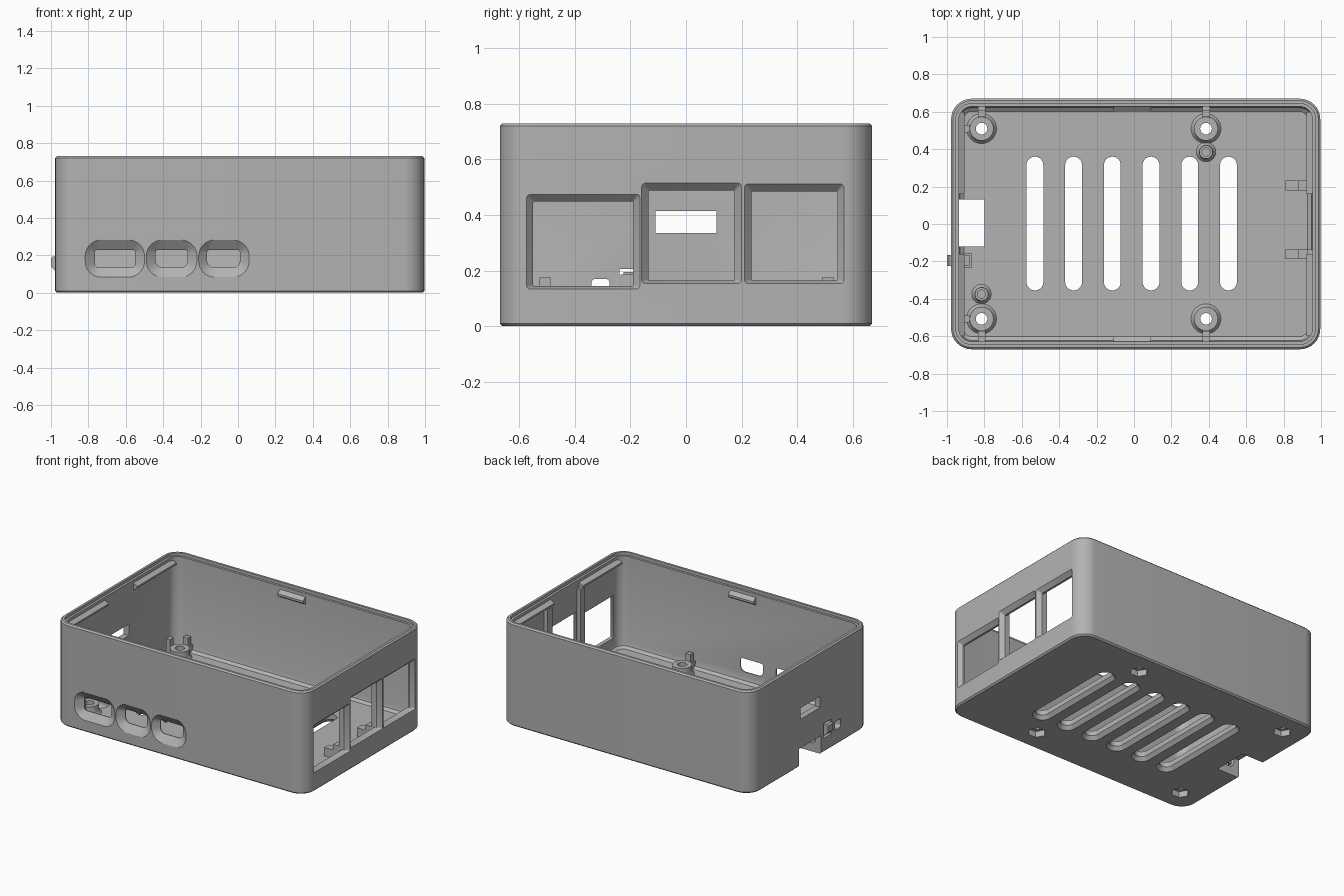
import bpy, bmesh, math
from math import cos, sin, pi

cube = bpy.data.objects.get("Cube")
if cube:
    bpy.data.objects.remove(cube)

grey = bpy.data.materials.new("mid grey plastic")
grey.use_nodes = True
COLOUR = (0.45, 0.45, 0.45, 1)
grey.diffuse_color = COLOUR
grey.node_tree.nodes["Principled BSDF"].inputs["Base Color"].default_value = COLOUR

# Maps a flat outline point (u, v) and a depth w to space along each axis
AXES = {
    "x": lambda u, v, w: (w, u, v),
    "y": lambda u, v, w: (u, w, v),
    "z": lambda u, v, w: (u, v, w),
}


def rounded(u0, u1, v0, v1, low, high=None, seg=8):
    """Rounded rectangle with separate radii for low and high corners."""
    high = low if high is None else high
    pts = []
    for q, (u, v, r) in enumerate([(u1, v1, high), (u0, v1, high),
                                   (u0, v0, low), (u1, v0, low)]):
        cu = u - r if q in (0, 3) else u + r
        cv = v - r if q < 2 else v + r
        for i in range(seg + 1):
            a = (q + i / seg) * pi / 2
            pts.append((cu + r * cos(a), cv + r * sin(a)))
    return pts


def circle(x, y, r, n=32):
    return [(x + r * cos(2 * pi * i / n), y + r * sin(2 * pi * i / n)) for i in range(n)]


def loft(name, axis, sections, closed=False):
    """Skin a list of (outline, depth) sections, capped or looped back."""
    bm = bmesh.new()
    rings = [[bm.verts.new(AXES[axis](u, v, w)) for u, v in pts] for pts, w in sections]
    pairs = list(zip(rings, rings[1:]))
    if closed:
        pairs.append((rings[-1], rings[0]))
    else:
        bm.faces.new(rings[0])
        bm.faces.new(rings[-1])
    for a, b in pairs:
        for i in range(len(a)):
            j = (i + 1) % len(a)
            bm.faces.new((a[i], a[j], b[j], b[i]))
    bmesh.ops.recalc_face_normals(bm, faces=bm.faces)
    mesh = bpy.data.meshes.new(name)
    bm.to_mesh(mesh)
    bm.free()
    mesh.materials.append(grey)
    ob = bpy.data.objects.new(name, mesh)
    bpy.context.collection.objects.link(ob)
    return ob


def box(name, x0, x1, y0, y1, z0, z1):
    pts = [(x0, y0), (x1, y0), (x1, y1), (x0, y1)]
    return loft(name, "z", [(pts, z0), (pts, z1)])


# Shell: open tray with rounded corners, stepped rim and filleted floor
X0, X1, HY, TOP, FLOOR = -0.978, 0.996, 0.67, 0.73, 0.06


def wall(inset, z):
    return (rounded(X0 + inset, X1 - inset, -HY + inset, HY - inset, 0.11 - inset), z)


shell = loft("case_shell", "z", [
    wall(0.01, 0), wall(0, 0.01), wall(0, TOP - 0.01), wall(0.01, TOP),
    wall(0.026, TOP), wall(0.026, TOP - 0.02), wall(0.042, TOP - 0.02),
    wall(0.042, 0.1), wall(0.048, 0.075), wall(0.068, FLOOR)])

cutters = []


def cut(axis, *sections):
    cutters.append(loft("cutter", axis, sections))


# Floor vents, flared underneath
for i in range(6):
    x = -0.53 + 0.207 * i
    slot = rounded(x - 0.045, x + 0.045, -0.355, 0.36, 0.0449)
    flare = rounded(x - 0.07, x + 0.07, -0.38, 0.385, 0.0699)
    cut("z", (flare, -0.005), (slot, 0.025), (slot, 0.2))

# Screw holes with hexagonal nut pockets
POSTS = [(x, y) for x in (-0.815, 0.385) for y in (-0.507, 0.51)]
for x, y in POSTS:
    cut("z", (circle(x, y, 0.031), -0.02), (circle(x, y, 0.031), 0.1))
    cut("z", (circle(x, y, 0.06, 6), -0.01), (circle(x, y, 0.06, 6), 0.042))

# Front sockets: flared outside, narrow inside
for u0, u1, f0, f1, low in [(-0.765, -0.55, -0.82, -0.497, 0.02),
                            (-0.44, -0.27, -0.493, -0.217, 0.035),
                            (-0.165, 0.01, -0.213, 0.062, 0.035)]:
    hole = rounded(u0, u1, 0.135, 0.228, low, 0.012)
    flare = rounded(f0, f1, 0.08, 0.285, 0.09)
    cut("y", (flare, -HY - 0.002), (hole, -HY + 0.036), (hole, -0.55))

# Right side port windows with bevelled outer edge
for y0, y1, z0, z1 in [(-0.55, -0.19, 0.145, 0.448),
                       (-0.135, 0.175, 0.165, 0.488),
                       (0.235, 0.545, 0.165, 0.485)]:
    hole = rounded(y0, y1, z0, z1, 0.004, seg=3)
    flare = rounded(y0 - 0.026, y1 + 0.026, z0 - 0.012, z1 + 0.028, 0.012, seg=3)
    cut("x", (flare, X1 + 0.002), (hole, X1 - 0.028), (hole, 0.9))

# Left side: card notch through the floor, cable slot, lamp hole, button gap
cutters.append(box("cutter", -1.1, -0.8, -0.12, 0.13, -0.1, 0.13))
cutters.append(box("cutter", -1.1, -0.9, -0.11, 0.11, 0.335, 0.415))
cutters.append(box("cutter", -1.1, -0.92, -0.24, -0.15, 0.1, 0.205))
lamp = rounded(-0.34, -0.275, 0.11, 0.17, 0.015)
cut("x", (lamp, -1.1), (lamp, -0.9))

for c in cutters:
    mod = shell.modifiers.new("cut", "BOOLEAN")
    mod.operation = "DIFFERENCE"
    mod.solver = "EXACT"
    mod.object = c
    bpy.context.view_layer.objects.active = shell
    bpy.ops.object.modifier_apply(modifier=mod.name)
    bpy.data.objects.remove(c)


# Hollow standoffs with flared foot
def standoff(name, x, y, radius, bore, top):
    steps = [(bore, 0.05), (radius + 0.016, 0.05), (radius + 0.016, FLOOR),
             (radius + 0.004, FLOOR + 0.012), (radius, FLOOR + 0.025),
             (radius, top), (bore, top)]
    return loft(name, "z", [(circle(x, y, r), z) for r, z in steps], closed=True)


for x, y in POSTS:
    standoff("standoff", x, y, 0.064, 0.031, 0.125)
    # Upright locating tab between standoff and outer wall
    side = 1 if y > 0 else -1
    ya, yb = sorted((y + side * 0.06, side * 0.632))
    box("locating_rib", x - 0.02, x + 0.02, ya, yb, 0.05, 0.11)
    ya, yb = sorted((y + side * 0.066, y + side * 0.098))
    box("locating_tab", x - 0.02, x + 0.02, ya, yb, 0.05, 0.175)
    if x < 0:
        box("side_locating_tab", x - 0.093, x - 0.064, y - 0.02, y + 0.02, 0.05, 0.175)

for x, y in [(-0.815, -0.375), (0.385, 0.385)]:
    standoff("small_peg", x, y, 0.036, 0.022, 0.11)

# Lid catches: wedge ridges under the rim
for side in (-1, 1):
    wedge = [(side * 0.632, 0.69), (side * 0.602, 0.665), (side * 0.602, 0.65), (side * 0.632, 0.63)]
    loft("lid_catch", "x", [(wedge, -0.11), (wedge, 0.09)])
    for base, tip in [(X0 + 0.04, -0.905), (X1 - 0.04, 0.922)]:
        ridge = [(base, 0.69), (tip, 0.672), (tip, 0.66), (base, 0.635)]
        loft("side_lid_ridge", "y", [(ridge, side * 0.16), (ridge, side * 0.6)])

# Ribs and stepped board supports between the port windows
for y0, y1 in [(-0.188, -0.137), (0.178, 0.233)]:
    box("window_rib", 0.925, 0.96, y0, y1, 0.05, 0.65)
    box("board_support", 0.81, 0.93, y0, y1, 0.05, 0.12)
    box("board_support_step", 0.88, 0.93, y0, y1, 0.05, 0.16)

# Push button on the left side
nub = [(-0.88, 0.195), (-0.99, 0.195), (-1.0, 0.185), (-1.0, 0.14), (-0.975, 0.115), (-0.88, 0.115)]
loft("push_button", "y", [(nub, -0.225), (nub, -0.165)])
box("button_holder", -0.92, -0.87, -0.235, -0.155, 0.05, 0.185)

# Smooth the rounded surfaces, keep hard edges
for ob in bpy.context.scene.objects:
    ob.select_set(ob.type == "MESH")
bpy.context.view_layer.objects.active = shell
bpy.ops.object.shade_smooth_by_angle(angle=math.radians(30))
